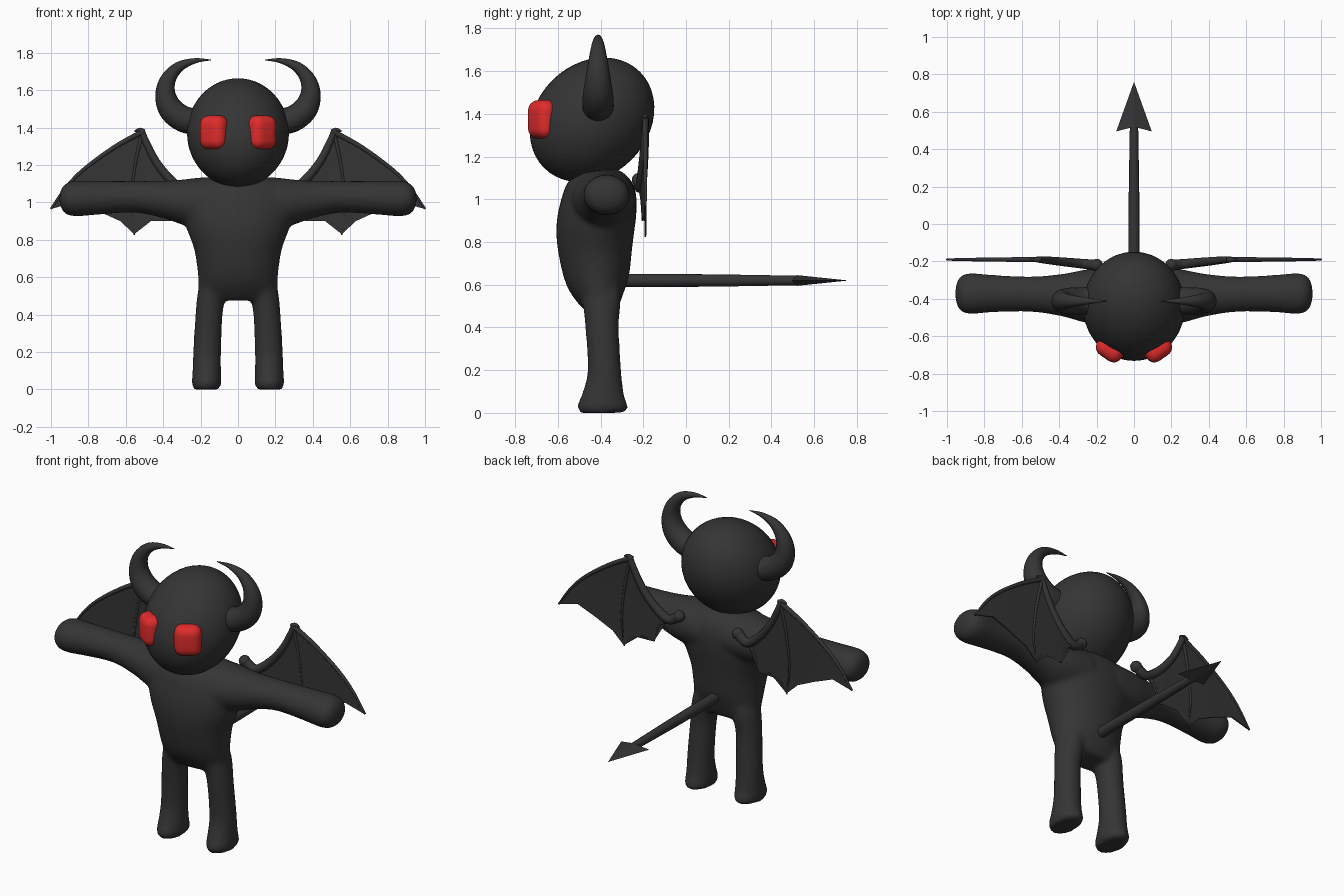
import bpy, bmesh
from math import sin, cos, pi, radians
from mathutils import Vector, Matrix

if "Cube" in bpy.data.objects:
    bpy.data.objects.remove(bpy.data.objects["Cube"], do_unlink=True)


def material(name, color):
    m = bpy.data.materials.new(name)
    m.use_nodes = True
    m.diffuse_color = color
    m.node_tree.nodes["Principled BSDF"].inputs["Base Color"].default_value = color
    return m


CHARCOAL = material("charcoal", (0.035, 0.035, 0.035, 1))
RED = material("red", (0.75, 0.025, 0.025, 1))


def smooth_path(pts, steps):
    """Catmull-Rom through tuples of position and two radii."""
    p = [Vector(q) for q in pts]
    p = [p[0] * 2 - p[1]] + p + [p[-1] * 2 - p[-2]]
    out = []
    for a, b, c, d in zip(p, p[1:], p[2:], p[3:]):
        for i in range(steps):
            t = i / steps
            out.append(0.5 * (2 * b + (c - a) * t + (2 * a - 5 * b + 4 * c - d) * t * t
                              + (3 * b - a - 3 * c + d) * t ** 3))
    return out + [p[-2]]


def tube(bm, pts, ref=(0, 1, 0), sides=20, steps=4):
    """Loft ellipses along a path; the second radius lies along ref."""
    path = smooth_path(pts, steps)
    pos = [Vector(q[:3]) for q in path]
    rings = []
    for i, q in enumerate(path):
        tangent = pos[min(i + 1, len(pos) - 1)] - pos[max(i - 1, 0)]
        u = tangent.cross(Vector(ref)).normalized()
        v = u.cross(tangent).normalized()
        rings.append([bm.verts.new(pos[i] + u * max(q[3], .001) * cos(2 * pi * k / sides)
                                   + v * max(q[4], .001) * sin(2 * pi * k / sides))
                      for k in range(sides)])
    for r, s in zip(rings, rings[1:]):
        for k in range(sides):
            n = (k + 1) % sides
            bm.faces.new((r[k], r[n], s[n], s[k]))
    bm.faces.new(rings[0][::-1])
    bm.faces.new(rings[-1])


def finish(name, bm, mat, mirror=False, angle=40):
    bmesh.ops.recalc_face_normals(bm, faces=bm.faces)
    mesh = bpy.data.meshes.new(name)
    bm.to_mesh(mesh)
    bm.free()
    mesh.materials.append(mat)
    ob = bpy.data.objects.new(name, mesh)
    bpy.context.collection.objects.link(ob)
    bpy.ops.object.select_all(action='DESELECT')
    ob.select_set(True)
    bpy.context.view_layer.objects.active = ob
    bpy.ops.object.shade_smooth_by_angle(angle=radians(angle))
    if mirror:
        ob.modifiers.new("mirror", 'MIRROR').use_mirror_merge = False
    return ob


# Body: torso, arms and legs fused into one soft skin
bm = bmesh.new()
tube(bm, [(0, -.395, .48, .18, .07), (0, -.40, .52, .21, .10), (0, -.415, .62, .215, .148),
          (0, -.425, .75, .235, .172), (0, -.425, .86, .275, .183), (0, -.41, .96, .30, .18),
          (0, -.395, 1.06, .28, .16), (0, -.39, 1.12, .22, .11), (0, -.39, 1.14, .10, .05)], sides=32)
for s in (1, -1):
    tube(bm, [(s * x, y, z, a, b) for x, y, z, a, b in (
        (.10, -.39, 1.0, .14, .16), (.25, -.385, 1.0, .13, .145), (.38, -.38, 1.015, .103, .115),
        (.55, -.375, 1.03, .085, .095), (.75, -.372, 1.025, .091, .1), (.88, -.372, 1.02, .095, .11),
        (.935, -.372, 1.02, .07, .085), (.955, -.372, 1.02, .02, .03))])
    tube(bm, [(s * x, y, z, a, b) for x, y, z, a, b in (
        (.168, -.39, 0, .068, .105), (.168, -.39, .03, .079, .12), (.167, -.387, .09, .077, .098),
        (.165, -.382, .2, .075, .079), (.155, -.393, .4, .073, .079), (.14, -.395, .52, .075, .09),
        (.13, -.40, .6, .06, .09))])
body = finish("body", bm, CHARCOAL)
remesh = body.modifiers.new("fuse", 'REMESH')
remesh.mode = 'VOXEL'
remesh.voxel_size = 0.013
remesh.use_smooth_shade = True
soft = body.modifiers.new("soften", 'SMOOTH')
soft.iterations = 10

# Head: egg leaning back at the crown
bm = bmesh.new()
bmesh.ops.create_uvsphere(bm, u_segments=40, v_segments=24, radius=1, matrix=(
    Matrix.Translation((0, -.44, 1.372)) @ Matrix.Rotation(radians(-45), 4, 'X')
    @ Matrix.Diagonal((.273, .263, .318, 1))))
finish("head", bm, CHARCOAL)

# Eyes: rounded pads turned outwards
bm = bmesh.new()
bmesh.ops.create_cube(bm, size=1, matrix=(
    Matrix.Translation((.127, -.668, 1.374)) @ Matrix.Rotation(radians(35), 4, 'Z')
    @ Matrix.Diagonal((.155, .115, .182, 1))))
bmesh.ops.bevel(bm, geom=bm.edges[:], offset=.05, segments=6, profile=.5, affect='EDGES')
finish("eyes", bm, RED, mirror=True, angle=60)

# Horns: curling up and back inwards
bm = bmesh.new()
tube(bm, [(x, -.412, z, r, r * 1.05) for x, z, r in (
    (.2, 1.43, .07), (.29, 1.445, .07), (.36, 1.5, .066), (.388, 1.58, .054),
    (.372, 1.66, .041), (.315, 1.725, .028), (.23, 1.757, .014), (.145, 1.762, .002))], steps=6)
finish("horns", bm, CHARCOAL, mirror=True)


# Wings: thin membrane with scalloped lower edge
def wing_y(x):
    return -.19 - .1 * max(0, .5 - x)


ARM = [(.2, 1.09), (.27, 1.055), (.36, 1.12), (.44, 1.22), (.495, 1.33), (.515, 1.385)]
LEAD = [(.515, 1.375), (.66, 1.295), (.82, 1.18), (.92, 1.08), (1.0, .965)]
MIDDLE = [(.515, 1.365), (.55, 1.2), (.572, 1.0), (.555, .825)]
INNER = [(.27, 1.055), (.33, 1.0), (.36, .9)]
HOOK = [(.505, 1.375), (.525, 1.388), (.553, 1.38)]
EDGE = [(.87, 1.0), (.74, .95), (.63, .9), (.555, .83), (.52, .89), (.44, .92), (.36, .9), (.32, 1.0)]
bm = bmesh.new()
outline = ARM[1:] + LEAD[1:] + EDGE
sheets = [[bm.verts.new((x, wing_y(x) + d, z)) for x, z in outline] for d in (-.004, .004)]
bm.faces.new(sheets[0])
bm.faces.new(sheets[1][::-1])
for k in range(len(outline)):
    n = (k + 1) % len(outline)
    bm.faces.new((sheets[0][k], sheets[0][n], sheets[1][n], sheets[1][k]))
bmesh.ops.triangulate(bm, faces=bm.faces[:])
finish("wing_membranes", bm, CHARCOAL, mirror=True)

# Wing bones: arm, fingers and thumb claw
bm = bmesh.new()
for pts, r0, r1 in ((ARM, .03, .016), (LEAD, .015, .006), (MIDDLE, .011, .004),
                    (INNER, .012, .003), (HOOK, .018, .005)):
    last = len(pts) - 1
    tube(bm, [(x, wing_y(x), z) + (r0 + (r1 - r0) * i / last,) * 2
              for i, (x, z) in enumerate(pts)], sides=10)
bmesh.ops.create_uvsphere(bm, u_segments=12, v_segments=8, radius=.034,
                          matrix=Matrix.Translation((.2, wing_y(.2), 1.09)))
finish("wing_bones", bm, CHARCOAL, mirror=True)

# Tail: straight rod
bm = bmesh.new()
tube(bm, [(0, -.32, .62, .031, .031), (0, .1, .62, .029, .029), (0, .54, .62, .022, .022)],
     ref=(0, 0, 1), sides=16)
finish("tail", bm, CHARCOAL)

# Tail tip: flat spade with swept-back barbs
bm = bmesh.new()
tip = bm.verts.new((0, .76, .62))
notch = bm.verts.new((0, .53, .62))
rim = [bm.verts.new(c) for c in ((.095, .495, .62), (0, .52, .645), (-.095, .495, .62), (0, .52, .595))]
for k in range(4):
    bm.faces.new((rim[k], rim[k - 1], tip))
    bm.faces.new((rim[k - 1], rim[k], notch))
finish("tail_tip", bm, CHARCOAL, angle=20)
